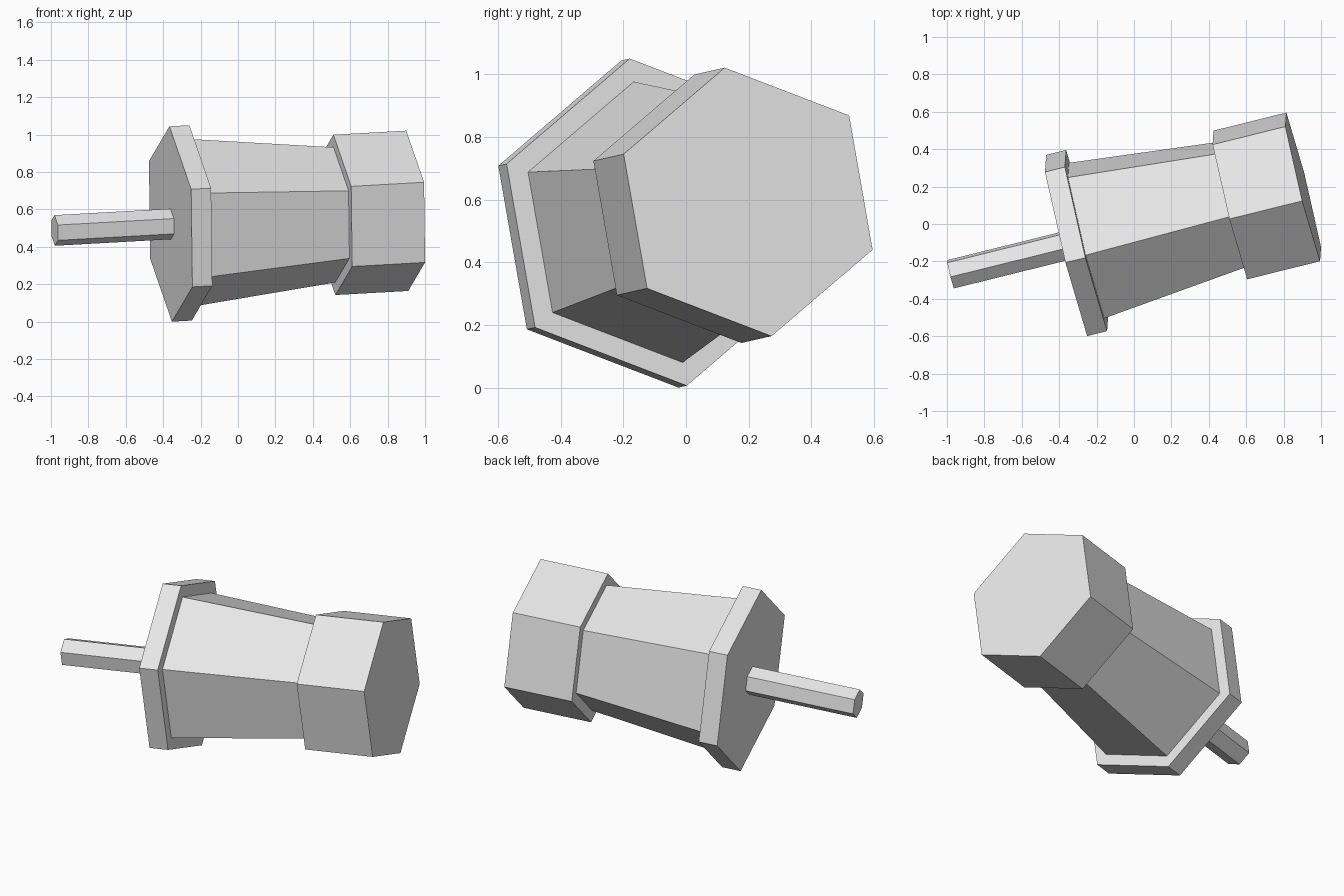
import bpy, bmesh, math
from mathutils import Vector

old = bpy.data.objects.get("Cube")
if old:
    bpy.data.objects.remove(old, do_unlink=True)

grey = bpy.data.materials.new("light grey")
grey.use_nodes = True
grey.diffuse_color = (0.8, 0.8, 0.8, 1)
grey.node_tree.nodes["Principled BSDF"].inputs["Base Color"].default_value = grey.diffuse_color

# Tilted long axis, starting at the centre of the flange's outer face
origin = Vector((-0.36, -0.115, 0.522))
axis = Vector((0.969, 0.24, 0.054)).normalized()
corner = Vector((0.207, -0.914, 0.351))
corner = (corner - axis * corner.dot(axis)).normalized()
side = axis.cross(corner)


def hex_part(name, start, end, r_start, r_end):
    """Six-sided prism or taper between two distances along the axis."""
    bm = bmesh.new()
    rings = []
    for dist, radius in ((start, r_start), (end, r_end)):
        ring = []
        for i in range(6):
            a = math.radians(60 * i)
            out = corner * math.cos(a) + side * math.sin(a)
            ring.append(bm.verts.new(origin + axis * dist + out * radius))
        rings.append(ring)
    low, high = rings
    bm.faces.new(low[::-1])
    bm.faces.new(high)
    for i in range(6):
        j = (i + 1) % 6
        bm.faces.new((low[i], low[j], high[j], high[i]))
    bmesh.ops.recalc_face_normals(bm, faces=bm.faces)
    mesh = bpy.data.meshes.new(name)
    bm.to_mesh(mesh)
    bm.free()
    mesh.materials.append(grey)
    obj = bpy.data.objects.new(name, mesh)
    bpy.context.collection.objects.link(obj)
    return obj


# Thin rod, wide flange, tapered body and end cap
hex_part("rod", -0.64, 0.0, 0.083, 0.083)
hex_part("flange", 0.0, 0.11, 0.53, 0.53)
hex_part("tapered_body", 0.11, 0.903, 0.455, 0.367)
hex_part("end_cap", 0.903, 1.305, 0.435, 0.435)
